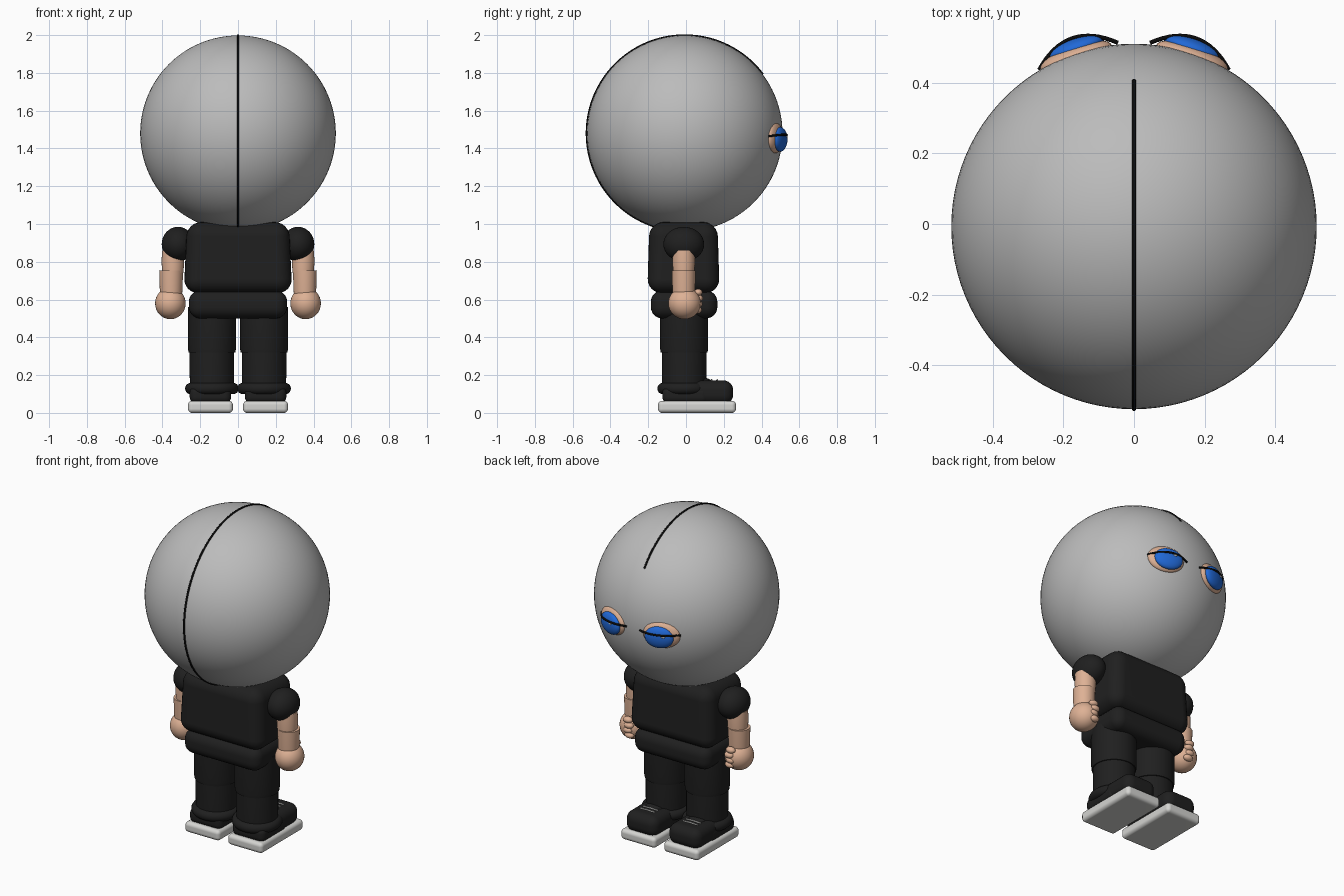
import bpy, bmesh, math
from mathutils import Matrix, Vector

cube = bpy.data.objects.get("Cube")
if cube:
    bpy.data.objects.remove(cube, do_unlink=True)


def material(name, rgb):
    m = bpy.data.materials.new(name)
    m.use_nodes = True
    m.diffuse_color = (*rgb, 1)
    m.node_tree.nodes["Principled BSDF"].inputs["Base Color"].default_value = (*rgb, 1)
    return m


GREY = material("head_grey", (0.5, 0.5, 0.5))
BLACK = material("cloth_black", (0.014, 0.014, 0.014))
INK = material("line_black", (0.003, 0.003, 0.003))
SKIN = material("skin", (0.73, 0.44, 0.3))
BLUE = material("eye_blue", (0.015, 0.14, 0.68))
WHITE = material("sole_white", (0.66, 0.66, 0.64))


def finish(name, bm, mat):
    """Turn a bmesh into a smooth object whose steep edges stay sharp."""
    bmesh.ops.recalc_face_normals(bm, faces=bm.faces)
    for f in bm.faces:
        f.smooth = True
    for e in bm.edges:
        e.smooth = e.calc_face_angle(0) < 0.7
    me = bpy.data.meshes.new(name)
    bm.to_mesh(me)
    bm.free()
    me.materials.append(mat)
    ob = bpy.data.objects.new(name, me)
    bpy.context.collection.objects.link(ob)
    return ob


def ellipsoid(name, mat, centre, radii, turn=0, seg=32):
    bm = bmesh.new()
    bmesh.ops.create_uvsphere(bm, u_segments=seg, v_segments=seg // 2, radius=1)
    m = Matrix.LocRotScale(Vector(centre), Matrix.Rotation(turn, 3, 'Z'), Vector(radii))
    bm.transform(m)
    return finish(name, bm, mat)


def rounded_box(name, mat, low, high, bevel, top=1.0):
    """Box between two corners, with rounded edges and an optional narrower top."""
    low, high = Vector(low), Vector(high)
    bm = bmesh.new()
    bmesh.ops.create_cube(bm, size=1)
    for v in bm.verts:
        if v.co.z > 0:
            v.co.x *= top
            v.co.y *= top
    bm.transform(Matrix.LocRotScale((low + high) / 2, None, high - low))
    bmesh.ops.bevel(bm, geom=bm.edges[:], offset=bevel, segments=6, profile=0.5,
                    affect='EDGES')
    ob = finish(name, bm, mat)
    ob.modifiers.new("even_shading", 'WEIGHTED_NORMAL').keep_sharp = True
    return ob


def turned(name, mat, centre, profile, seg=40):
    """Solid of revolution about z from (radius, height) pairs."""
    bm = bmesh.new()
    rings = []
    for r, z in profile:
        rings.append([bm.verts.new((centre[0] + r * math.cos(i * math.tau / seg),
                                    centre[1] + r * math.sin(i * math.tau / seg), z))
                      for i in range(seg)])
    for a, b in zip(rings, rings[1:]):
        for i in range(seg):
            j = (i + 1) % seg
            bm.faces.new((a[i], a[j], b[j], b[i]))
    bm.faces.new(rings[0][::-1])
    bm.faces.new(rings[-1])
    return finish(name, bm, mat)


def tube(name, mat, points, radius):
    cu = bpy.data.curves.new(name, 'CURVE')
    cu.dimensions = '3D'
    cu.bevel_depth = radius
    cu.bevel_resolution = 2
    cu.use_fill_caps = True
    sp = cu.splines.new('POLY')
    sp.points.add(len(points) - 1)
    for p, co in zip(sp.points, points):
        p.co = (*co, 1)
    cu.materials.append(mat)
    ob = bpy.data.objects.new(name, cu)
    bpy.context.collection.objects.link(ob)
    return ob


# Head with a thin seam running over the crown
HEAD = Vector((0, -0.007, 1.48))
ellipsoid("head", GREY, HEAD, (0.518,) * 3, seg=96)
seam = []
for i in range(81):
    a = math.radians(-165 + (165 + 53) * i / 80)
    seam.append(HEAD + 0.518 * Vector((0, math.sin(a), math.cos(a))))
tube("head_seam", INK, seam, 0.006)

# Shirt and hem
rounded_box("shirt", BLACK, (-0.287, -0.205, 0.635), (0.287, 0.178, 1.01), 0.075, top=0.94)
rounded_box("shirt_hem", BLACK, (-0.26, -0.186, 0.5), (0.26, 0.166, 0.648), 0.06)

for s, side in ((1, "left"), (-1, "right")):
    # Eye: lid, ball, lash and glint, all turned to follow the head
    turn = -s * math.radians(19)
    ellipsoid(f"{side}_eyelid", SKIN, (s * 0.165, 0.472, 1.455), (0.108, 0.035, 0.08), turn)
    eye = Vector((s * 0.165, 0.498, 1.448))
    ellipsoid(f"{side}_eyeball", BLUE, eye, (0.084, 0.03, 0.065), turn)
    place = Matrix.Translation(eye) @ Matrix.Rotation(turn, 4, 'Z')
    lash = []
    for i in range(17):
        u = i / 8 - 1
        lash.append(place @ Vector((0.118 * u, 0.03 - 0.054 * u * u, 0.025 - 0.008 * u * u)))
    tube(f"{side}_eyelash", INK, lash, 0.006)
    ellipsoid(f"{side}_eye_glint", WHITE, place @ Vector((-0.03, 0.026, 0.015)),
              (0.012, 0.005, 0.006), turn, seg=16)

    # Sleeve, arm and hand with curled fingers
    ellipsoid(f"{side}_sleeve", BLACK, (s * 0.318, -0.012, 0.893), (0.086, 0.108, 0.092))
    turned(f"{side}_upper_arm", SKIN, (s * 0.345, -0.012),
           [(0.056, 0.74), (0.06, 0.8), (0.057, 0.86)])
    turned(f"{side}_forearm", SKIN, (s * 0.354, -0.012),
           [(0.055, 0.6), (0.06, 0.65), (0.063, 0.755)])
    ellipsoid(f"{side}_hand", SKIN, (s * 0.358, -0.008, 0.58), (0.081, 0.086, 0.084))
    for k in range(4):
        z = 0.545 + 0.031 * k
        ellipsoid(f"{side}_finger_{k + 1}", SKIN,
                  (s * (0.342 + 0.008 * (k % 2)), 0.068 - 0.003 * abs(k - 2), z),
                  (0.03, 0.022, 0.019), seg=16)

    # Trouser leg in two sections with a rolled cuff
    leg = (s * 0.138, -0.01)
    turned(f"{side}_thigh", BLACK, leg, [(0.124, 0.32), (0.127, 0.34), (0.127, 0.56)])
    turned(f"{side}_shin", BLACK, leg, [(0.114, 0.1), (0.118, 0.2), (0.118, 0.33)])
    cuff = []
    for i in range(13):
        a = math.pi * (i / 12 - 0.5)
        cuff.append((0.112 + 0.03 * math.cos(a), 0.129 + 0.03 * math.sin(a)))
    turned(f"{side}_cuff", BLACK, leg, cuff)

    # Shoe: sole, heel, toe, tongue and laces
    x = s * 0.146
    rounded_box(f"{side}_sole", WHITE, (x - 0.119, -0.148, 0), (x + 0.119, 0.265, 0.064), 0.022)
    rounded_box(f"{side}_shoe_heel", BLACK, (x - 0.11, -0.125, 0.05), (x + 0.11, 0.12, 0.14), 0.035)
    rounded_box(f"{side}_shoe_toe", BLACK, (x - 0.108, 0.02, 0.045), (x + 0.108, 0.25, 0.172), 0.052)
    ellipsoid(f"{side}_shoe_tongue", BLACK, (x, 0.1, 0.16), (0.06, 0.035, 0.025), seg=24)
    for k, y in enumerate((0.135, 0.165)):
        tube(f"{side}_lace_{k + 1}", WHITE,
             [(x - 0.05, y, 0.171), (x, y, 0.174), (x + 0.05, y, 0.171)], 0.005)
